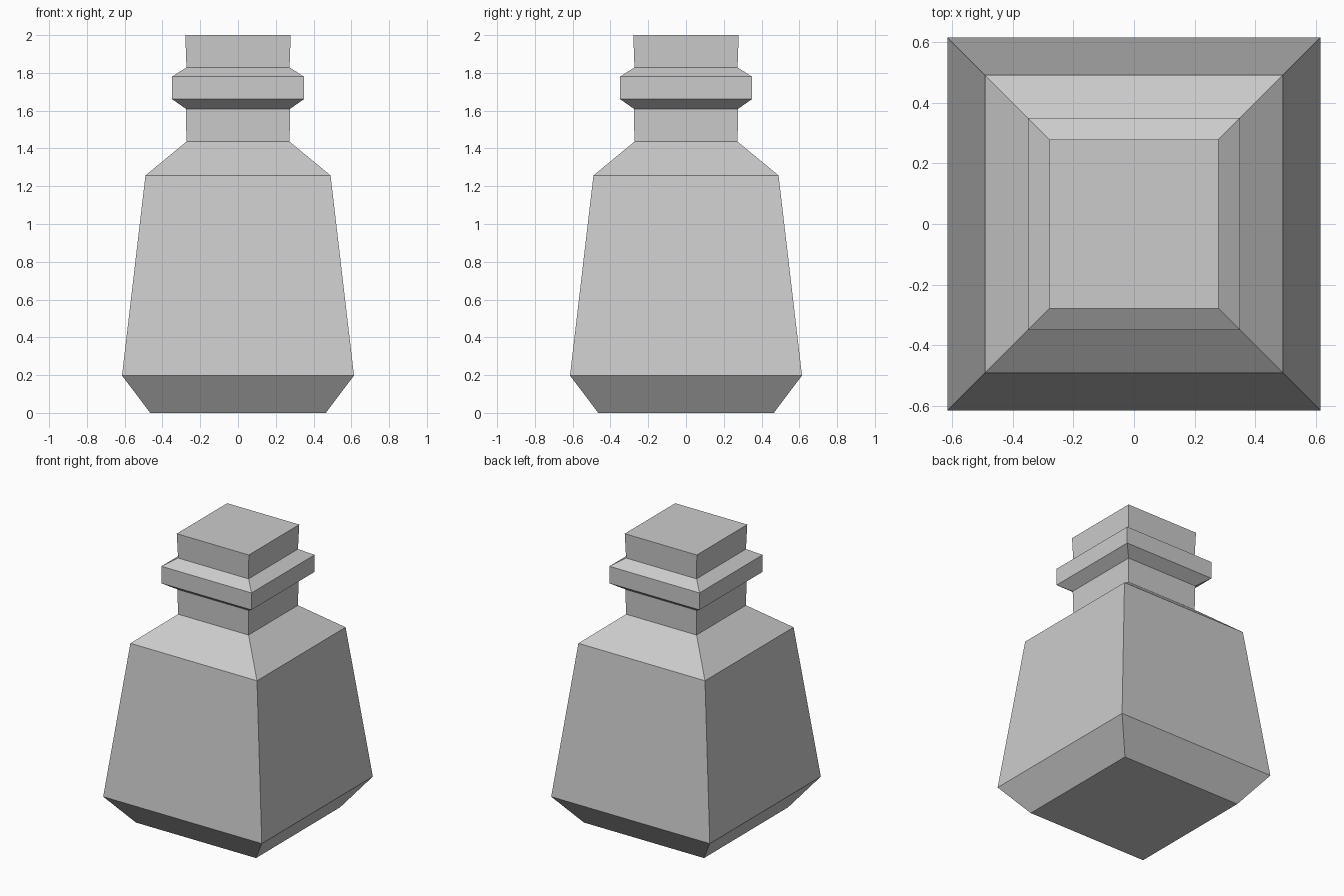
import bpy, bmesh

if "Cube" in bpy.data.objects:
    bpy.data.objects.remove(bpy.data.objects["Cube"])

# Square bottle profile: (half width, height) from base to top
profile = [(0.465, 0.0), (0.614, 0.198), (0.49, 1.257), (0.273, 1.436),
           (0.276, 1.61), (0.349, 1.661), (0.349, 1.78), (0.273, 1.829),
           (0.279, 2.0)]

bm = bmesh.new()
rings = [[bm.verts.new((sx * r, sy * r, z))
          for sx, sy in ((-1, -1), (1, -1), (1, 1), (-1, 1))]
         for r, z in profile]

# Side walls between neighbouring square rings
for low, high in zip(rings, rings[1:]):
    for i in range(4):
        j = (i + 1) % 4
        bm.faces.new((low[i], low[j], high[j], high[i]))

# Base and top caps
bm.faces.new(rings[0][::-1])
bm.faces.new(rings[-1])

mesh = bpy.data.meshes.new("square_bottle")
bm.to_mesh(mesh)
bm.free()
bottle = bpy.data.objects.new("square_bottle", mesh)
bpy.context.collection.objects.link(bottle)
